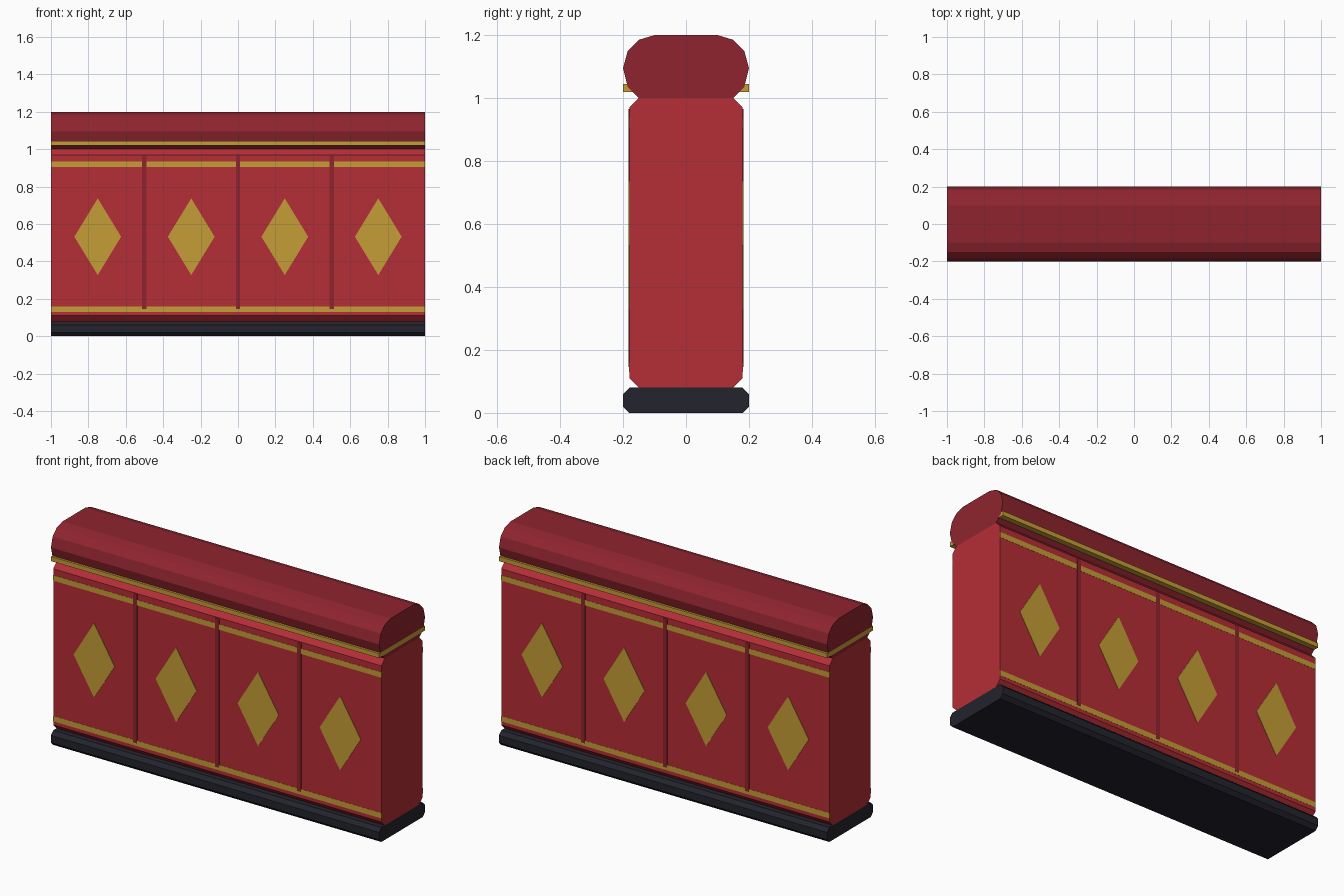
import bpy

if "Cube" in bpy.data.objects:
    bpy.data.objects.remove(bpy.data.objects["Cube"])


def material(name, r, g, b):
    m = bpy.data.materials.new(name)
    lin = [((c / 255 + 0.055) / 1.055) ** 2.4 for c in (r, g, b)]
    m.diffuse_color = (*lin, 1)
    m.use_nodes = True
    m.node_tree.nodes["Principled BSDF"].inputs["Base Color"].default_value = m.diffuse_color
    return m


RED = material("red", 181, 46, 54)
DARK_RED = material("dark red", 143, 36, 46)
GOLD = material("gold", 197, 158, 54)
BLACK = material("blue black", 35, 35, 45)


def add_mesh(name, verts, faces, mat):
    mesh = bpy.data.meshes.new(name)
    mesh.from_pydata(verts, [], faces)
    mesh.materials.append(mat)
    obj = bpy.data.objects.new(name, mesh)
    bpy.context.collection.objects.link(obj)
    return obj


def prism(name, a, b, mat):
    """Closed prism between two matching outlines, a's normal facing outward."""
    n = len(a)
    faces = [tuple(range(n)), tuple(reversed(range(n, 2 * n)))]
    faces += [(i, n + i, n + (i + 1) % n, (i + 1) % n) for i in range(n)]
    return add_mesh(name, a + b, faces, mat)


def extrusion(name, half, mat):
    """Mirror a (y, z) half profile listed bottom to top and sweep it along x."""
    ring = half + [(-y, z) for y, z in reversed(half)]
    return prism(name, [(1, y, z) for y, z in ring],
                 [(-1, y, z) for y, z in ring], mat)


def plate(name, outline, side, depth, mat):
    """Thin plate on the front (side -1) or back (side 1) of the wall."""
    pts = [(-side * x, z) for x, z in outline]
    return prism(name, [(x, side * (0.18 + depth), z) for x, z in pts],
                 [(x, side * 0.178, z) for x, z in pts], mat)


def rect(x0, x1, z0, z1):
    return [(x0, z0), (x1, z0), (x1, z1), (x0, z1)]


# Main profiles
extrusion("plinth", [(0.18, 0), (0.2, 0.02), (0.2, 0.06), (0.18, 0.08)], BLACK)
extrusion("wall_body", [(0.15, 0.08), (0.18, 0.11), (0.18, 0.97), (0.15, 1.0)], RED)
extrusion("rounded_cap", [(0.15, 1.0), (0.185, 1.035), (0.2, 1.095),
                          (0.185, 1.15), (0.15, 1.185), (0.1, 1.2)], DARK_RED)
extrusion("cap_trim", [(0.2, 1.02), (0.2, 1.045)], GOLD)

# Painted details on both long faces
for side, label in ((-1, "front"), (1, "back")):
    plate(f"{label}_upper_stripe", rect(-1, 1, 0.905, 0.935), side, 0.001, GOLD)
    plate(f"{label}_lower_stripe", rect(-1, 1, 0.13, 0.16), side, 0.001, GOLD)
    for i in range(3):
        x = -0.5 + 0.5 * i
        plate(f"{label}_seam_{i + 1}", rect(x - 0.012, x + 0.012, 0.145, 0.965),
              side, 0.002, DARK_RED)
    for i in range(4):
        x = -0.75 + 0.5 * i
        plate(f"{label}_diamond_{i + 1}",
              [(x, 0.327), (x + 0.125, 0.532), (x, 0.737), (x - 0.125, 0.532)],
              side, 0.002, GOLD)
